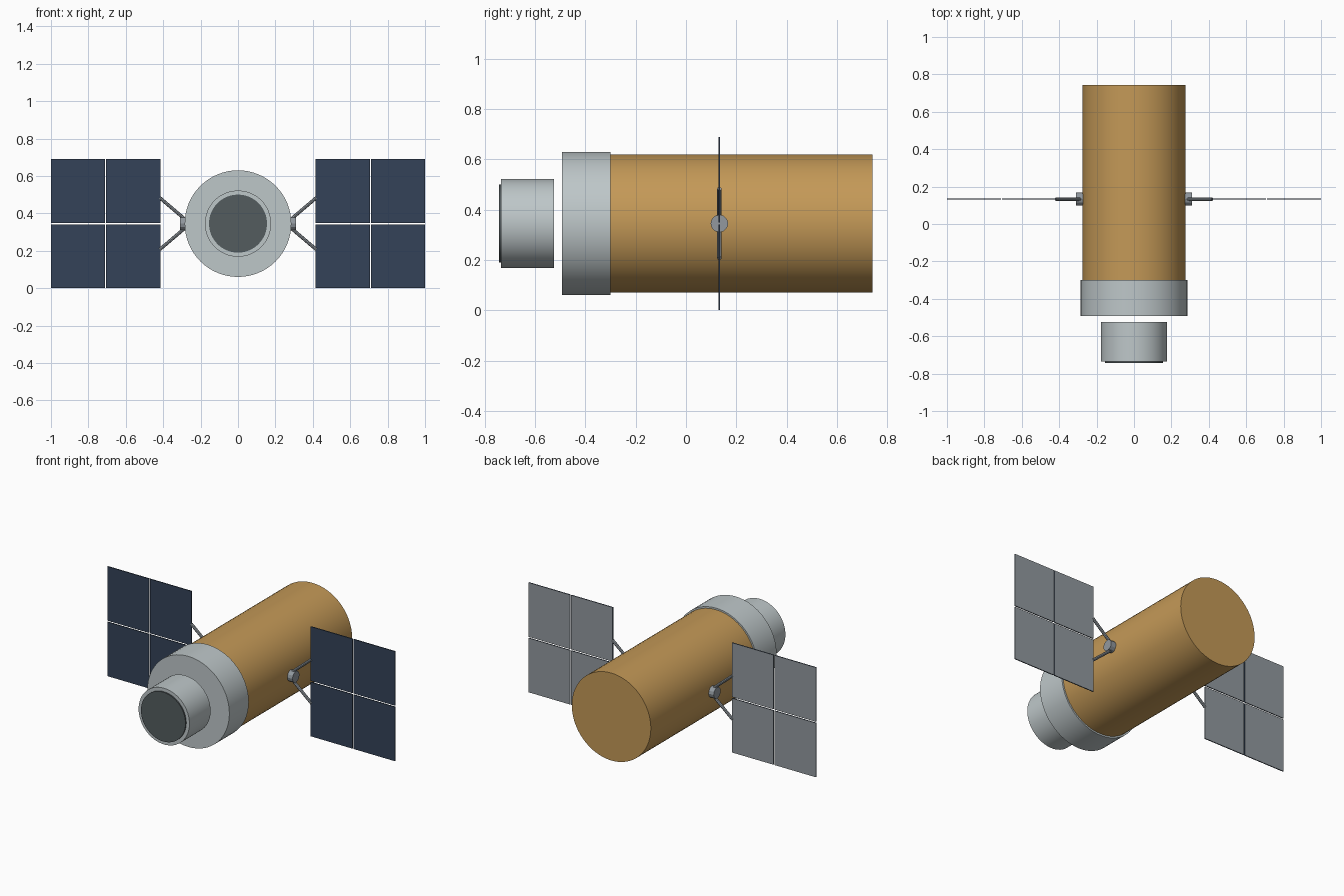
import bpy
import bmesh
from mathutils import Vector

cube = bpy.data.objects.get("Cube")
if cube:
    bpy.data.objects.remove(cube, do_unlink=True)

AXIS_Z = 0.345   # height of the hull axis
WING_Y = 0.133   # plane of the solar wings


def material(name, rgb):
    linear = [((c / 255 + 0.055) / 1.055) ** 2.4 for c in rgb] + [1.0]
    m = bpy.data.materials.new(name)
    m.use_nodes = True
    m.diffuse_color = linear
    m.node_tree.nodes["Principled BSDF"].inputs["Base Color"].default_value = linear
    return m


foil = material("gold foil", (196, 153, 87))
shell = material("pale grey metal", (190, 199, 201))
hatch = material("dark grey", (84, 92, 95))
metal = material("mid grey metal", (146, 153, 159))
cells = material("navy solar cells", (51, 66, 88))


def cylinder(name, start, end, radius, mat, sides=64):
    """Closed cylinder between two points, smooth around and sharp at the rims."""
    start, end = Vector(start), Vector(end)
    axis = end - start
    bpy.ops.mesh.primitive_cylinder_add(
        vertices=sides, radius=radius, depth=axis.length,
        location=(start + end) / 2,
        rotation=axis.to_track_quat('Z', 'Y').to_euler())
    obj = bpy.context.object
    obj.name = name
    obj.data.materials.append(mat)
    if sides > 16:
        bpy.ops.object.shade_smooth_by_angle(angle=0.6)
    return obj


def hull_part(name, y0, y1, radius, mat):
    return cylinder(name, (0, y0, AXIS_Z), (0, y1, AXIS_Z), radius, mat)


def solar_panel(name, x0, x1, z0, z1, thickness=0.006):
    """Thin plate: grey on its back, navy on the front and edges."""
    bm = bmesh.new()
    bmesh.ops.create_cube(bm, size=1)
    bmesh.ops.scale(bm, vec=(x1 - x0, thickness, z1 - z0), verts=bm.verts)
    bm.normal_update()
    for face in bm.faces:
        face.material_index = 1 if face.normal.y > 0.5 else 0
    mesh = bpy.data.meshes.new(name)
    bm.to_mesh(mesh)
    bm.free()
    mesh.materials.append(cells)
    mesh.materials.append(metal)
    obj = bpy.data.objects.new(name, mesh)
    obj.location = ((x0 + x1) / 2, WING_Y, (z0 + z1) / 2)
    bpy.context.collection.objects.link(obj)


# Hull: foil body, front collar, separate docking tube with its hatch
hull_part("main_body", -0.30, 0.742, 0.275, foil)
hull_part("front_collar", -0.493, -0.30, 0.285, shell)
hull_part("docking_tube", -0.735, -0.525, 0.177, shell)
hull_part("docking_hatch", -0.743, -0.73, 0.155, hatch)

# Wings: hub, two splayed struts and four panels on each side
for side, s in (("left", 1), ("right", -1)):
    cylinder(f"{side}_hub", (s * 0.265, WING_Y, AXIS_Z),
             (s * 0.31, WING_Y, AXIS_Z), 0.035, metal, 12)
    for level, up in (("upper", 1), ("lower", -1)):
        cylinder(f"{side}_{level}_strut",
                 (s * 0.285, WING_Y, AXIS_Z + up * 0.025),
                 (s * 0.418, WING_Y, AXIS_Z + up * 0.138), 0.009, metal, 8)
        z0, z1 = sorted((AXIS_Z + up * 0.004, AXIS_Z + up * 0.345))
        for place, a, b in (("inner", 0.415, 0.705), ("outer", 0.711, 1.0)):
            x0, x1 = sorted((s * a, s * b))
            solar_panel(f"{side}_{level}_{place}_panel", x0, x1, z0, z1)
